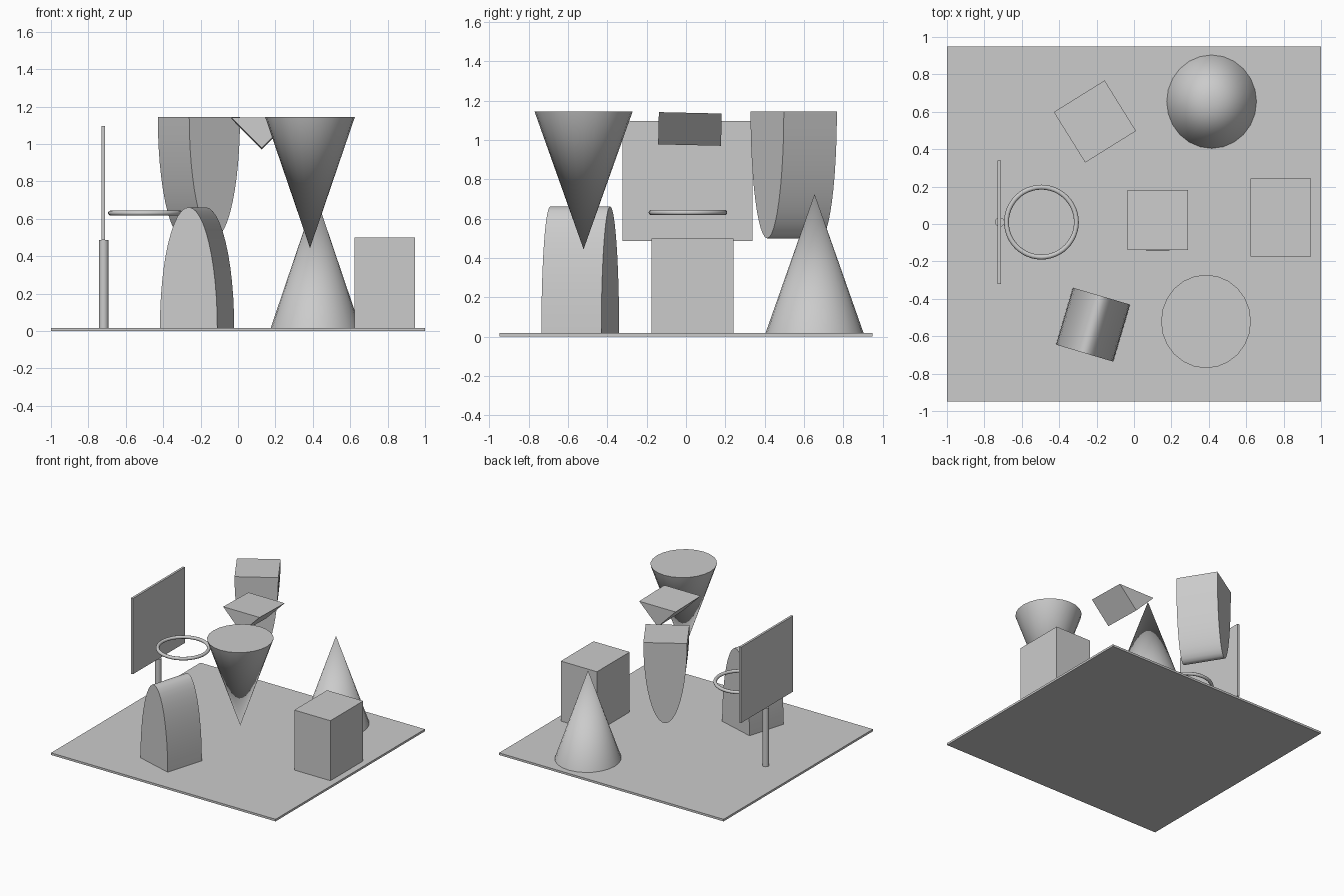
import bpy, math
from mathutils import Matrix, Vector

cube = bpy.data.objects.get("Cube")
if cube:
    bpy.data.objects.remove(cube, do_unlink=True)

GREY = (0.6, 0.6, 0.6, 1)
grey = bpy.data.materials.new("plain_grey")
grey.use_nodes = True
grey.diffuse_color = GREY
grey.node_tree.nodes["Principled BSDF"].inputs["Base Color"].default_value = GREY

GROUND = 0.017
TOP = 1.145


def finish(ob, name, smooth=False):
    ob.name = ob.data.name = name
    ob.data.materials.append(grey)
    if smooth:
        bpy.ops.object.select_all(action='DESELECT')
        ob.select_set(True)
        bpy.context.view_layer.objects.active = ob
        bpy.ops.object.shade_smooth_by_angle(angle=math.radians(35))
    return ob


def box(name, lo, hi):
    lo, hi = Vector(lo), Vector(hi)
    bpy.ops.mesh.primitive_cube_add(size=1)
    ob = bpy.context.object
    ob.data.transform(Matrix.Translation((lo + hi) / 2) @ Matrix.Diagonal((*(hi - lo), 1)))
    return finish(ob, name)


def cone(name, x, y, z0, z1, r0, r1, sides=24, stretch=1):
    bpy.ops.mesh.primitive_cone_add(vertices=sides, radius1=r0, radius2=r1, depth=z1 - z0)
    ob = bpy.context.object
    ob.data.transform(Matrix.Translation((x, y, (z0 + z1) / 2)) @ Matrix.Diagonal((1, stretch, 1, 1)))
    return finish(ob, name, True)


def prism(name, profile, depth, matrix, smooth=False):
    """Extrude an x-z profile along y, then place it."""
    n = len(profile)
    verts = [(x, s * depth / 2, z) for s in (-1, 1) for x, z in profile]
    faces = [tuple(range(n)), tuple(range(2 * n - 1, n - 1, -1))]
    faces += [(i, i + n, (i + 1) % n + n, (i + 1) % n) for i in range(n)]
    mesh = bpy.data.meshes.new(name)
    mesh.from_pydata(verts, [], faces)
    mesh.transform(matrix)
    ob = bpy.data.objects.new(name, mesh)
    bpy.context.collection.objects.link(ob)
    return finish(ob, name, smooth)


def half_ellipse(rx, height, steps=24):
    angles = [math.pi * i / steps for i in range(steps + 1)]
    return [(rx * math.cos(a), height * math.sin(a)) for a in angles]


# Base plate and block
box("base_plate", (-1, -0.95, 0), (1, 0.95, GROUND))
box("block", (0.624, -0.175, GROUND), (0.946, 0.242, 0.5))

# Standing and hanging cones
cone("standing_cone", 0.415, 0.654, GROUND, 0.725, 0.24, 0, stretch=1.04)
cone("hanging_cone", 0.385, -0.521, 0.444, TOP, 0, 0.24, stretch=1.04)

# Standing and hanging arches
arch = [(x, z) for x, z in reversed(half_ellipse(0.16, 0.645))][::-1]
place = Matrix.Translation((-0.219, -0.538, GROUND)) @ Matrix.Rotation(math.radians(-16.5), 4, 'Z')
prism("standing_arch", arch, 0.318, place, True)
hanging = [(-x, -z) for x, z in arch]
place = Matrix.Translation((-0.209, 0.548, TOP)) @ Matrix.Rotation(math.radians(31.9), 4, 'Z')
prism("hanging_arch", hanging, 0.318, place, True)

# Floating wedge, very slightly tipped backwards
wedge = [(0.162, 0.082), (-0.162, 0.082), (0, -0.082)]
place = Matrix.Translation((0.127, 0.02, 1.056)) @ Matrix.Rotation(math.radians(-1.3), 4, 'X')
prism("floating_wedge", wedge, 0.32, place)

# Post, backboard and hoop
cone("post", -0.718, 0.01, GROUND, 0.487, 0.025, 0.025)
box("backboard", (-0.729, -0.322, 0.487), (-0.711, 0.339, 1.097))
bpy.ops.mesh.primitive_torus_add(location=(-0.495, 0.01, 0.631), major_radius=0.187,
                                 minor_radius=0.013, major_segments=48, minor_segments=12)
finish(bpy.context.object, "hoop", True)
